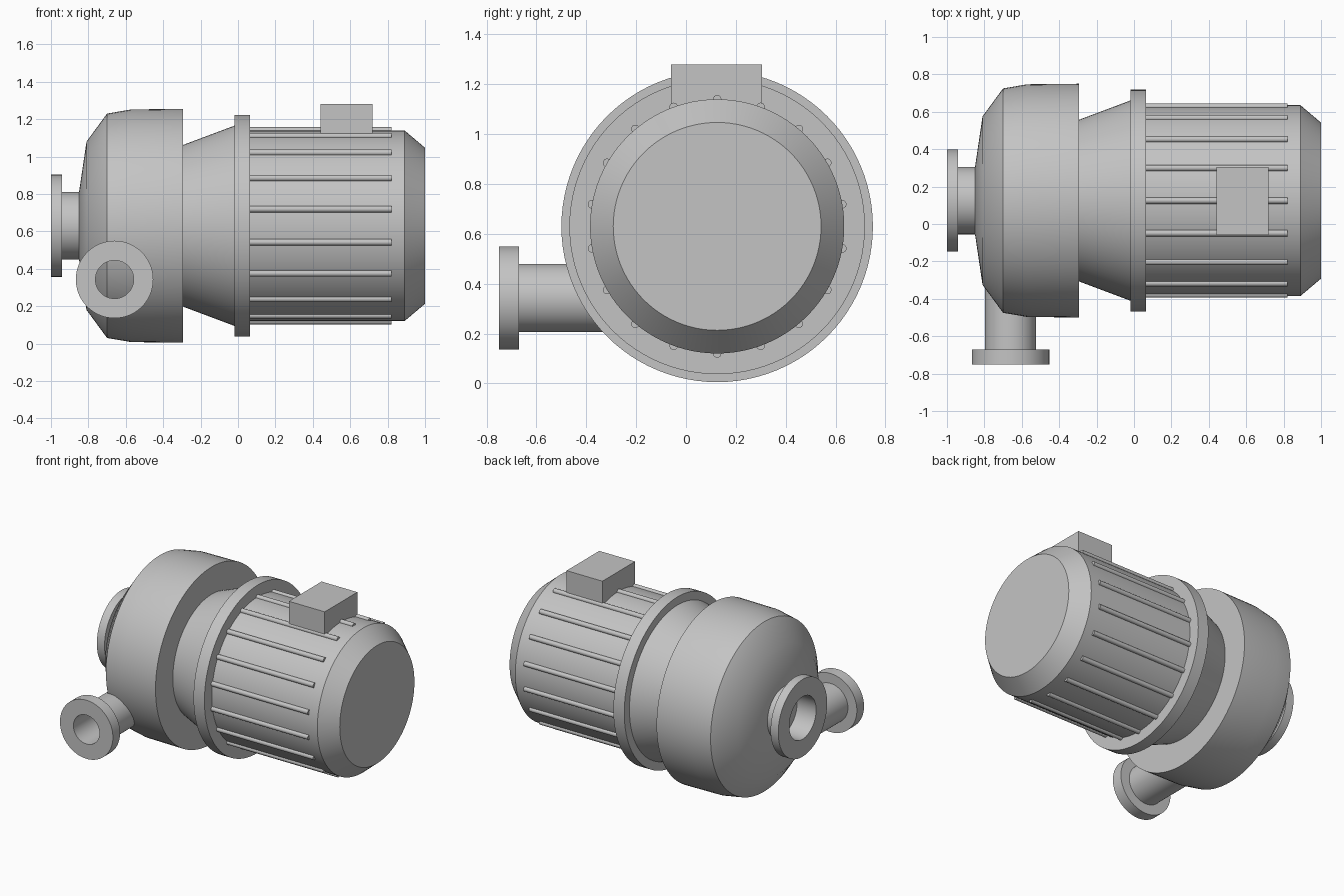
import bpy
import math
from mathutils import Matrix, Vector

cube = bpy.data.objects.get("Cube")
if cube:
    bpy.data.objects.remove(cube, do_unlink=True)

grey = bpy.data.materials.new("plain_grey")
grey.use_nodes = True
grey.diffuse_color = (0.55, 0.55, 0.55, 1)
grey.node_tree.nodes["Principled BSDF"].inputs["Base Color"].default_value = grey.diffuse_color

AXIS_Y, AXIS_Z = 0.125, 0.63
SHAFT = Matrix.Translation((0, AXIS_Y, AXIS_Z))
# Outlet: profile distance runs along -y
OUTLET = Matrix.Translation((-0.66, 0, 0.343)) @ Matrix.Rotation(-math.pi / 2, 4, 'Z')


def add_object(name, verts, faces):
    mesh = bpy.data.meshes.new(name)
    mesh.from_pydata(verts, [], faces)
    mesh.materials.append(grey)
    obj = bpy.data.objects.new(name, mesh)
    bpy.context.collection.objects.link(obj)
    bpy.ops.object.select_all(action='DESELECT')
    obj.select_set(True)
    bpy.context.view_layer.objects.active = obj
    bpy.ops.object.shade_smooth_by_angle(angle=math.radians(30))
    return obj


def lathe(name, profile, matrix=SHAFT, ring=False, sides=96):
    """Turn (distance, radius) points about x; ring closes the section, else ends are capped."""
    n = len(profile)
    verts = []
    for x, r in profile:
        for i in range(sides):
            a = math.tau * i / sides
            verts.append(matrix @ Vector((x, r * math.cos(a), r * math.sin(a))))
    faces = []
    for k in range(n if ring else n - 1):
        a, b = k * sides, (k + 1) % n * sides
        for i in range(sides):
            j = (i + 1) % sides
            faces.append((a + i, b + i, b + j, a + j))
    if not ring:
        faces.append(tuple(range(sides)))
        faces.append(tuple(reversed(range((n - 1) * sides, n * sides))))
    # Profiles run towards increasing distance, so flip to face outwards
    return add_object(name, verts, [f[::-1] for f in faces])


def flanged_pipe(name, inner_end, neck, tip, pipe_r, flange_r, bore_r, matrix):
    section = [(inner_end, bore_r), (inner_end, pipe_r), (neck, pipe_r),
               (neck, flange_r), (tip, flange_r), (tip, bore_r)]
    return lathe(name, section, matrix, ring=True)


# Pump casing and the cone joining it to the motor
lathe("pump_casing", [(-0.85, 0.18), (-0.81, 0.45), (-0.70, 0.60),
                      (-0.57, 0.622), (-0.295, 0.625)])
lathe("adapter_cone", [(-0.30, 0.43), (-0.02, 0.535)])
lathe("motor_flange", [(-0.02, 0.593), (0.065, 0.593)])

# Motor body with chamfered end
lathe("motor_body", [(0.06, 0.51), (0.89, 0.51), (1.0, 0.417)])

# Round cooling ribs
RIBS = 18
for i in range(RIBS):
    place = SHAFT @ Matrix.Rotation(math.tau * i / RIBS, 4, 'X') @ Matrix.Translation((0, 0, 0.51))
    lathe(f"cooling_rib_{i + 1}", [(0.06, 0.017), (0.82, 0.017)], place, sides=16)

# Flanged pipes, with the inlet turned round to face -x
flanged_pipe("inlet_pipe", 0.84, 0.94, 1.0, 0.18, 0.273, 0.15,
             SHAFT @ Matrix.Rotation(math.pi, 4, 'Z'))
flanged_pipe("outlet_pipe", 0.15, 0.67, 0.75, 0.137, 0.207, 0.102, OUTLET)

# Terminal box on top of the motor
bpy.ops.mesh.primitive_cube_add(size=1, location=(0.58, 0.1225, 1.19))
box = bpy.context.object
box.name = "terminal_box"
box.scale = (0.28, 0.365, 0.18)
box.data.materials.append(grey)
